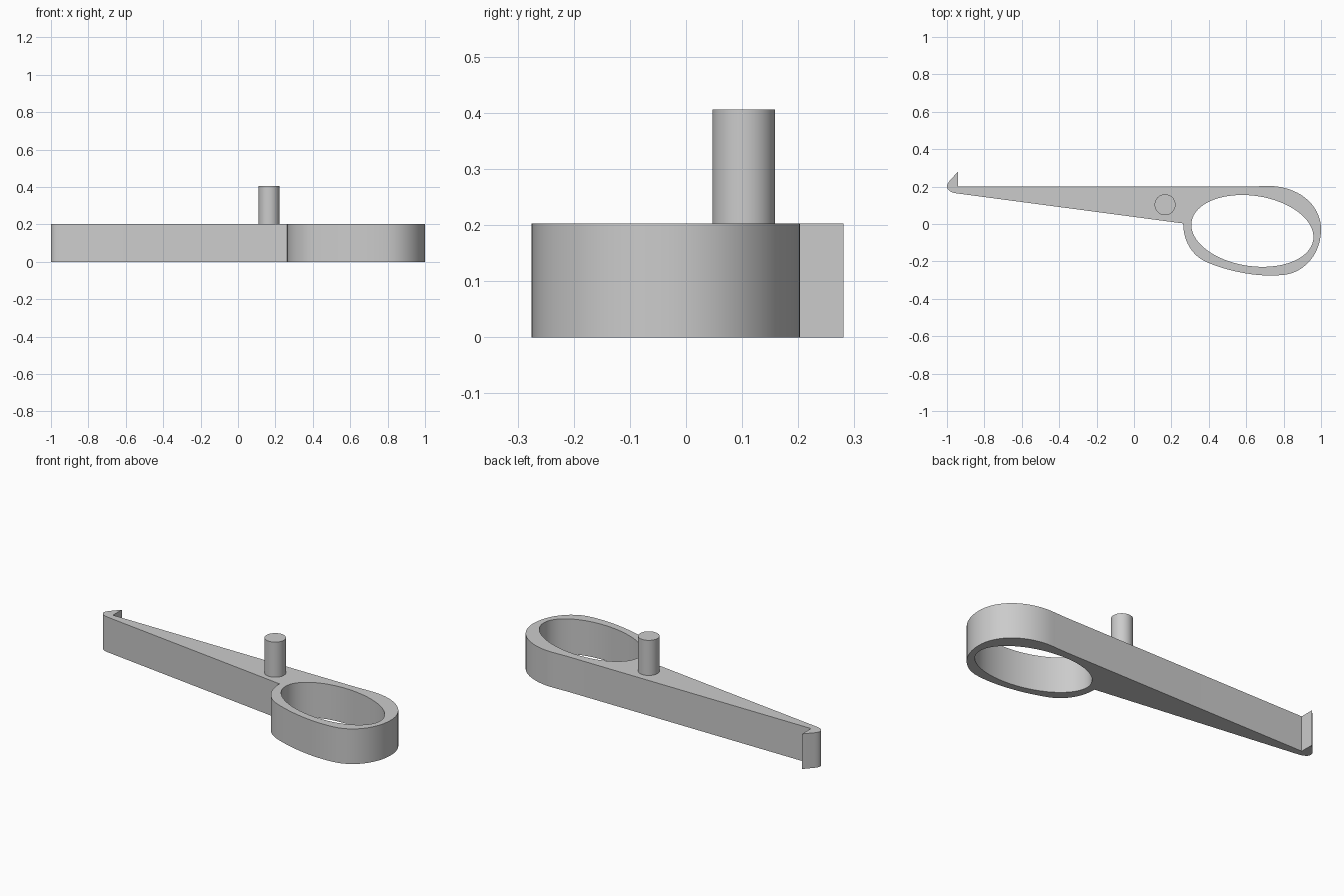
import bpy, bmesh, math
from mathutils import Vector, Matrix
from mathutils.geometry import interpolate_bezier

old = bpy.data.objects.get("Cube")
if old:
    bpy.data.objects.remove(old, do_unlink=True)

THICK = 0.203

grey = bpy.data.materials.new("plain_grey")
grey.use_nodes = True
colour = (0.6, 0.6, 0.6, 1)
grey.diffuse_color = colour
grey.node_tree.nodes["Principled BSDF"].inputs["Base Color"].default_value = colour


def finish(bm, name):
    """Turn a bmesh into a grey object with smooth curves and sharp edges."""
    bmesh.ops.recalc_face_normals(bm, faces=bm.faces)
    mesh = bpy.data.meshes.new(name)
    bm.to_mesh(mesh)
    bm.free()
    mesh.materials.append(grey)
    obj = bpy.data.objects.new(name, mesh)
    bpy.context.collection.objects.link(obj)
    bpy.ops.object.select_all(action='DESELECT')
    obj.select_set(True)
    bpy.context.view_layer.objects.active = obj
    bpy.ops.object.shade_smooth_by_angle(angle=math.radians(30))
    return obj


def bend(a, b, c, d, steps=12):
    """Points along a cubic curve, leaving out the last one."""
    knots = [Vector((x, y, 0)) for x, y in (a, b, c, d)]
    return [p.to_2d() for p in interpolate_bezier(*knots, steps + 1)][:-1]


def add_loop(bm, points):
    verts = [bm.verts.new((x, y, 0)) for x, y in points]
    return [bm.edges.new((v, verts[i - 1])) for i, v in enumerate(verts)]


# Outline: straight lever edge, rounded finger ring, tapered underside, hooked tip
outline = [(-0.94, 0.281), (-0.94, 0.2), (0.62, 0.2)]
outline += bend((0.70, 0.203), (0.86, 0.211), (1.0, 0.115), (1.0, -0.03), 20)
outline += bend((1.0, -0.03), (1.0, -0.16), (0.91, -0.262), (0.80, -0.272))
outline += bend((0.80, -0.272), (0.67, -0.287), (0.51, -0.255), (0.39, -0.205))
outline += bend((0.39, -0.205), (0.31, -0.17), (0.263, -0.09), (0.263, 0.003))
outline += [(0.263, 0.003)]
outline += bend((-0.95, 0.164), (-0.978, 0.168), (-1.0, 0.18), (-1.0, 0.203), 6)
outline += [(-1.0, 0.203), (-0.996, 0.216), (-0.985, 0.232)]

# Slightly tilted oval finger hole
tilt = Matrix.Rotation(-0.147, 2)
centre = Vector((0.633, -0.037))
hole = []
for i in range(64):
    t = math.tau * i / 64
    hole.append(centre + tilt @ Vector((0.329 * math.cos(t), 0.188 * math.sin(t))))

# Lever body: fill the profile between outline and hole, then extrude
bm = bmesh.new()
edges = add_loop(bm, outline) + add_loop(bm, hole)
bmesh.ops.triangle_fill(bm, edges=edges, use_beauty=True)
raised = bmesh.ops.extrude_face_region(bm, geom=bm.faces[:], use_keep_orig=True)
top = [g for g in raised["geom"] if isinstance(g, bmesh.types.BMVert)]
bmesh.ops.translate(bm, verts=top, vec=(0, 0, THICK))
finish(bm, "lever_with_finger_ring")

# Pivot peg standing on the lever
bm = bmesh.new()
low, high = THICK - 0.02, 0.406
bmesh.ops.create_cone(bm, cap_ends=True, segments=48, radius1=0.056, radius2=0.056,
                      depth=high - low,
                      matrix=Matrix.Translation((0.166, 0.103, (low + high) / 2)))
finish(bm, "pivot_peg")
